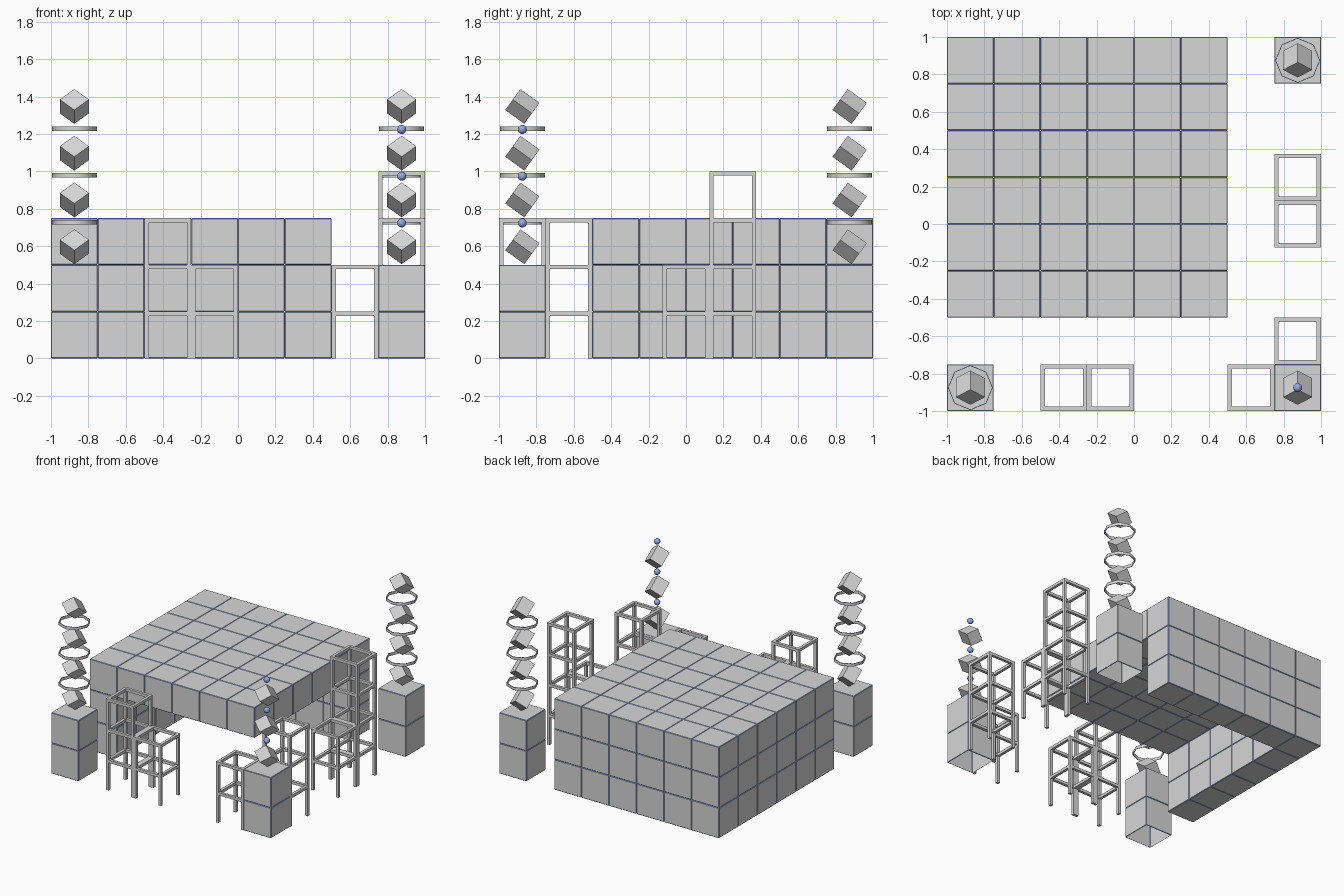
import bpy, bmesh, math
from mathutils import Matrix, Vector

if "Cube" in bpy.data.objects:
    bpy.data.objects.remove(bpy.data.objects["Cube"])

U = 0.25      # grid unit
BAR = 0.023   # frame bar thickness
TRIM = 0.004  # blue chamfer on block edges


def material(name, rgb):
    m = bpy.data.materials.new(name)
    m.diffuse_color = (*rgb, 1)
    m.use_nodes = True
    m.node_tree.nodes["Principled BSDF"].inputs["Base Color"].default_value = m.diffuse_color
    return m


GREY = material("plain grey", (0.68, 0.68, 0.68))
BLUE = material("soft blue", (0.30, 0.39, 0.76))


def finish(name, bm, *mats):
    me = bpy.data.meshes.new(name)
    bm.to_mesh(me)
    bm.free()
    for m in mats:
        me.materials.append(m)
    ob = bpy.data.objects.new(name, me)
    bpy.context.collection.objects.link(ob)
    return ob


def box(bm, lo, hi):
    lo, hi = Vector(lo), Vector(hi)
    m = Matrix.Translation((lo + hi) / 2) @ Matrix.Diagonal((*(hi - lo), 1))
    return bmesh.ops.create_cube(bm, size=1, matrix=m)["verts"]


# grey block whose chamfered edges are blue
def unit_block(bm, x, y, z, open_bottom=False):
    verts = box(bm, (x, y, z), (x + U, y + U, z + U))
    edges = list({e for v in verts for e in v.link_edges})
    bmesh.ops.bevel(bm, geom=edges, offset=TRIM, offset_type='OFFSET',
                    segments=1, profile=0.5, affect='EDGES', material=1)
    if open_bottom:
        low = [f for f in bm.faces if f.normal.z < -0.99
               and abs(f.calc_center_median().z - z) < 1e-4]
        bmesh.ops.delete(bm, geom=low, context='FACES_ONLY')


# main building: full roof layer on an L of back and left walls
bm = bmesh.new()
for k in range(3):
    for i in range(6):
        for j in range(6):
            if k == 2 or i == 0 or j == 5:
                unit_block(bm, -1 + i * U, -0.5 + j * U, k * U)
finish("block_building", bm, GREY, BLUE)


# open stacked frames: four legs and a top rim per storey
def frame_tower(name, x, y, storeys):
    bm = bmesh.new()
    for k in range(storeys):
        z0, z1 = k * U, (k + 1) * U
        zb = z1 - BAR
        for a in (x, x + U - BAR):
            for b in (y, y + U - BAR):
                box(bm, (a, b, z0), (a + BAR, b + BAR, zb))
        for b in (y, y + U - BAR):
            box(bm, (x, b, zb), (x + U, b + BAR, z1))
        for a in (x, x + U - BAR):
            box(bm, (a, y + BAR, zb), (a + BAR, y + U - BAR, z1))
    finish(name, bm, GREY)


frame_tower("front_frame_tall", -0.5, -1, 3)
frame_tower("front_frame_low", -0.25, -1, 2)
frame_tower("corner_frame_low", 0.5, -1, 2)
frame_tower("corner_frame_tall", 0.75, -0.75, 3)
frame_tower("right_frame_low", 0.75, -0.125, 2)
frame_tower("right_frame_tall", 0.75, 0.125, 4)


# corner pillar: two hollow blocks
def pillar(name, cx, cy):
    bm = bmesh.new()
    for k in range(2):
        unit_block(bm, cx - U / 2, cy - U / 2, k * U, True)
    finish(name, bm, GREY, BLUE)


# cubes balanced on a corner
def tilted_cubes(name, cx, cy, count):
    bm = bmesh.new()
    for k in range(count):
        m = (Matrix.Translation((cx, cy, 0.597 + k * U))
             @ Matrix.Rotation(math.radians(54), 4, 'X')
             @ Matrix.Diagonal((0.0775, 0.069, 0.126, 1)))
        bmesh.ops.create_cone(bm, cap_ends=True, segments=4, radius1=1,
                              radius2=1, depth=1, matrix=m)
    finish(name, bm, GREY)


# thin eight-sided bands with blue rims between the cubes
def rings(name, cx, cy):
    bm = bmesh.new()
    t = 0.004
    for k in range(3):
        z = 0.728 + k * U
        loops = []
        for r, dz in ((0.12, -0.012), (0.12, 0.012),
                      (0.12 - t, 0.012), (0.12 - t, -0.012)):
            loops.append([bm.verts.new((cx + r * math.cos(a * math.pi / 4),
                                        cy + r * math.sin(a * math.pi / 4), z + dz))
                          for a in range(8)])
        for s in range(4):
            p, q = loops[s], loops[(s + 1) % 4]
            for a in range(8):
                b = (a + 1) % 8
                f = bm.faces.new((p[a], p[b], q[b], q[a]))
                f.material_index = s % 2   # top and bottom rims are blue
                f.smooth = s % 2 == 0
    for ed in bm.edges:
        ed.smooth = abs(ed.verts[0].co.z - ed.verts[1].co.z) > 0.001
    finish(name, bm, GREY, BLUE)


# small blue balls between the cubes
def balls(name, cx, cy):
    bm = bmesh.new()
    for k in range(3):
        bmesh.ops.create_uvsphere(bm, u_segments=16, v_segments=10, radius=0.024,
                                  matrix=Matrix.Translation((cx, cy, 0.724 + k * U)))
    for f in bm.faces:
        f.smooth = True
    finish(name, bm, BLUE)


for label, cx, cy in (("front_left", -0.875, -0.875),
                      ("back_right", 0.875, 0.875),
                      ("front_right", 0.875, -0.875)):
    pillar(label + "_pillar", cx, cy)
    if label == "front_right":
        tilted_cubes(label + "_cubes", cx, cy, 3)
        balls(label + "_balls", cx, cy)
    else:
        tilted_cubes(label + "_cubes", cx, cy, 4)
        rings(label + "_rings", cx, cy)
